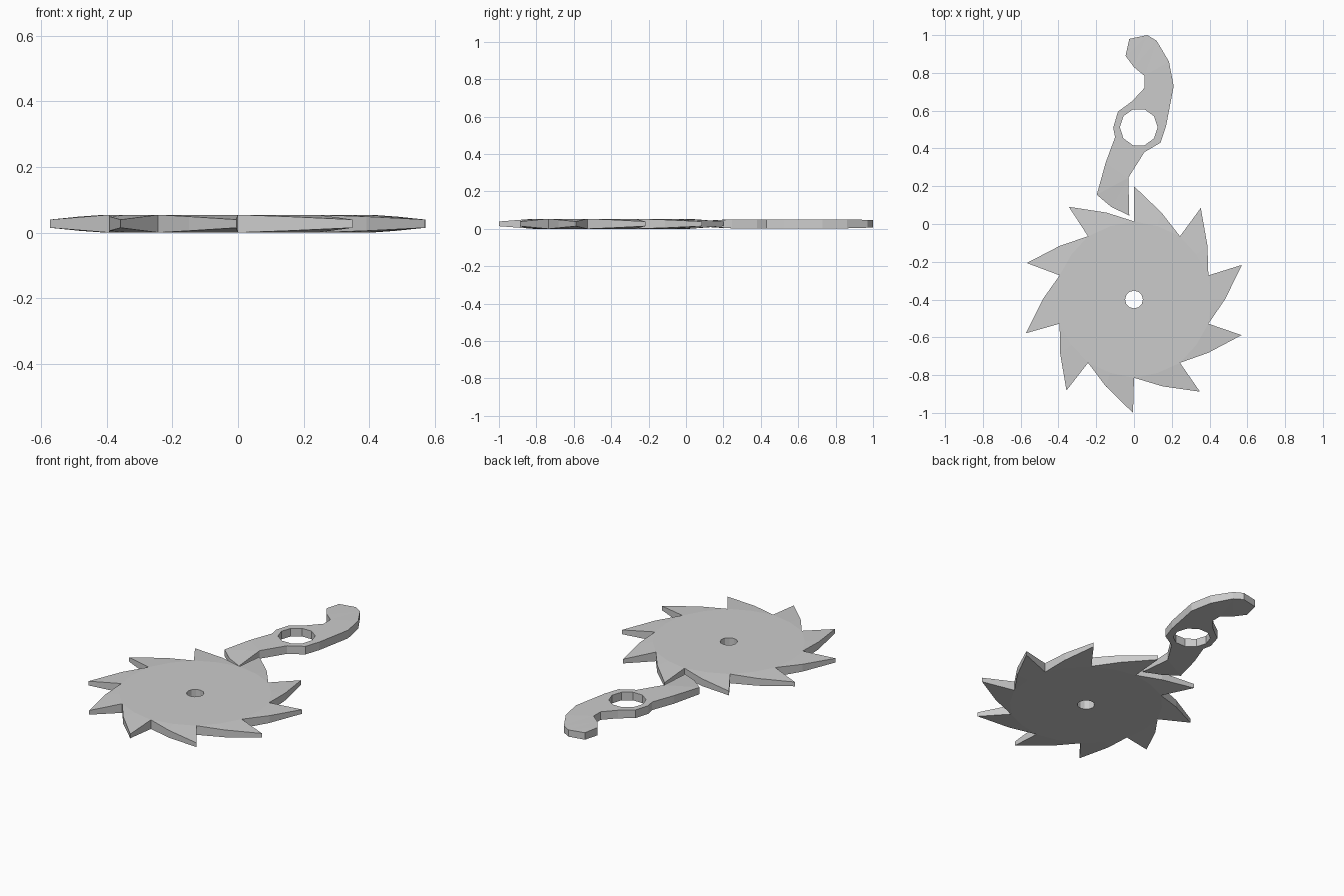
import bpy, bmesh
from math import cos, sin, radians, hypot

if "Cube" in bpy.data.objects:
    bpy.data.objects.remove(bpy.data.objects["Cube"])

MID, HALF = 0.027, 0.027
CX, CY = 0.0, -0.4


def polar(cx, cy, r, deg):
    return (cx + r * cos(radians(deg)), cy + r * sin(radians(deg)))


def plate(name, outer, hole, half_thickness, flaps=()):
    """Flat plate with a hole; flaps are extra faces (outer indices + new points)."""
    bm = bmesh.new()
    loops = [[bm.verts.new((x, y, 0)) for x, y in pts] for pts in (outer, hole)]
    edges = [bm.edges.new((l[i], l[(i + 1) % len(l)])) for l in loops for i in range(len(l))]
    bmesh.ops.triangle_fill(bm, use_beauty=True, use_dissolve=False, edges=edges)
    for indices, points in flaps:
        a, m, b = [loops[0][i] for i in indices]
        tip, back = [bm.verts.new((x, y, 0)) for x, y in points]
        bm.faces.new((a, tip, back, m))
        bm.faces.new((m, back, b))
    # thicken, then set heights so that the ends taper
    top = bmesh.ops.extrude_face_region(bm, geom=bm.faces[:], use_keep_orig=True)["geom"]
    upper = {g for g in top if isinstance(g, bmesh.types.BMVert)}
    for v in bm.verts:
        h = half_thickness(v.co.x, v.co.y)
        v.co.z = MID + (h if v in upper else -h)
    bmesh.ops.recalc_face_normals(bm, faces=bm.faces[:])
    mesh = bpy.data.meshes.new(name)
    bm.to_mesh(mesh)
    bm.free()
    ob = bpy.data.objects.new(name, mesh)
    bpy.context.collection.objects.link(ob)
    return ob


# Ratchet wheel: round body with ten hooked teeth thinning to their tips
body = [polar(CX, CY, 0.414 if i % 2 == 0 else 0.408, 90 - 18 * i) for i in range(20)]
teeth = []
for k in range(10):
    a = 90 - 36.1 * k
    teeth.append(((2 * k, 2 * k + 1, (2 * k + 2) % 20),
                  (polar(CX, CY, 0.6, a), polar(CX, CY, 0.483, a - 17.5))))


def wheel_half(x, y):
    t = max(0.0, (hypot(x - CX, y - CY) - 0.415) / 0.185)
    return HALF - 0.0145 * min(t, 1)


plate("ratchet_wheel", body, [polar(CX, CY, 0.047, 30 * i) for i in range(12)],
      wheel_half, teeth)

# Pawl lever: curved arm with a ten-sided pivot hole
arm = [(-0.025, 0.98), (0.07, 1.0), (0.12, 0.97), (0.185, 0.86), (0.21, 0.73),
       (0.17, 0.52), (0.14, 0.43), (0.055, 0.38), (-0.03, 0.245), (-0.025, 0.045),
       (-0.12, 0.09), (-0.197, 0.155), (-0.15, 0.325), (-0.1, 0.46), (-0.11, 0.51),
       (-0.085, 0.595), (-0.01, 0.65), (0.055, 0.72), (0.055, 0.785),
       (0.0, 0.83), (-0.045, 0.89)]


def arm_half(x, y):
    low = max(0.0, (0.2 - y) / 0.16)
    high = max(0.0, (y - 0.86) / 0.14)
    return 0.024 - 0.014 * low - 0.004 * high


plate("pawl_lever", arm, [polar(0.025, 0.512, 0.1, 36 * i) for i in range(10)], arm_half)
